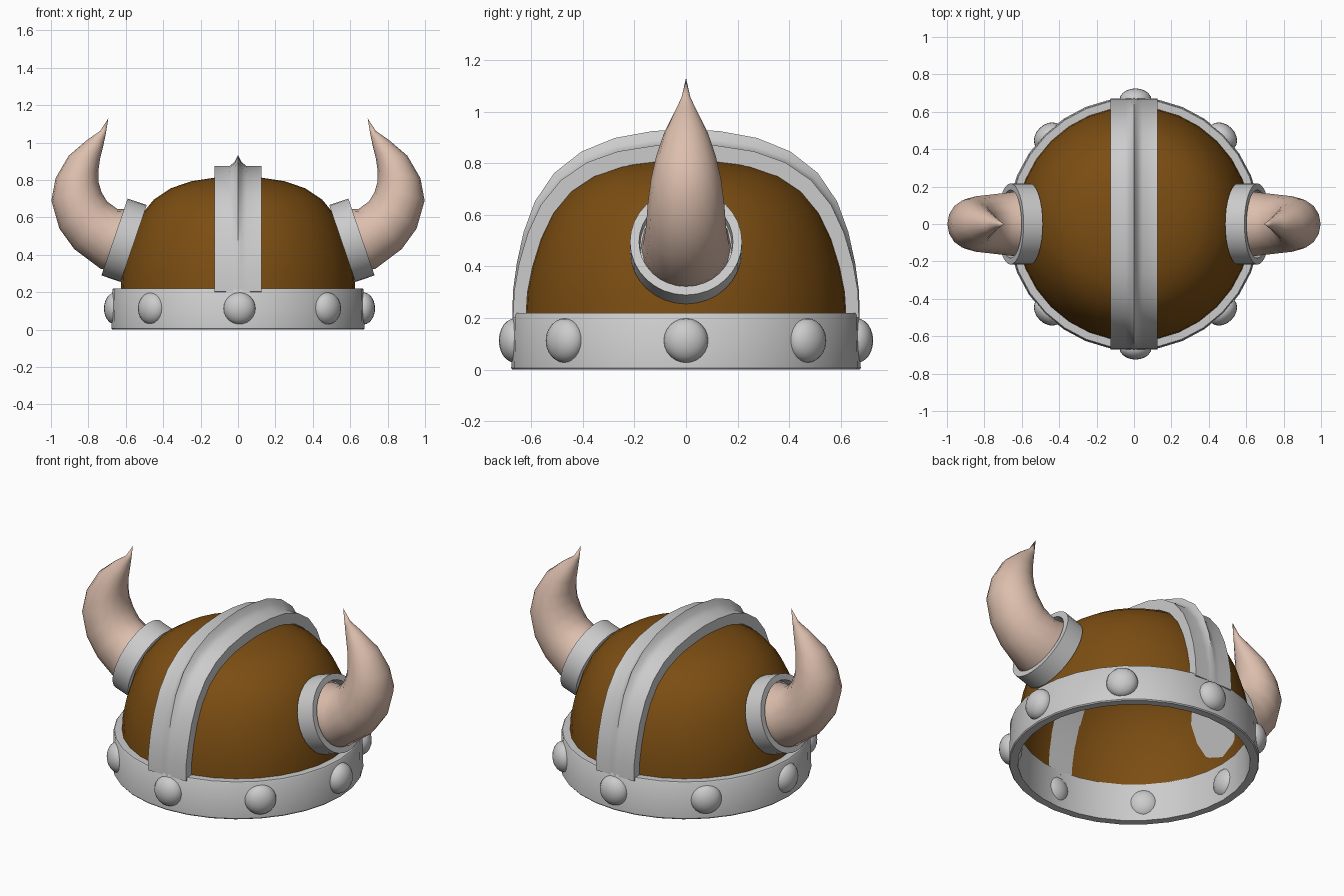
import bpy, bmesh
from math import sin, cos, pi
from mathutils import Vector

if "Cube" in bpy.data.objects:
    bpy.data.objects.remove(bpy.data.objects["Cube"])


def material(name, color):
    m = bpy.data.materials.new(name)
    m.diffuse_color = (*color, 1)
    m.use_nodes = True
    m.node_tree.nodes["Principled BSDF"].inputs["Base Color"].default_value = m.diffuse_color
    return m


brown = material("brown_leather", (0.20, 0.075, 0.006))
bone = material("horn_bone", (0.72, 0.52, 0.42))


def loft(name, rings, mat=None, caps=(False, False), loop=False, angle=40):
    """Skin a list of closed rings; optionally cap the ends or join last to first."""
    bm = bmesh.new()
    vs = [[bm.verts.new(p) for p in r] for r in rings]
    n = len(vs[0])
    pairs = list(zip(vs, vs[1:])) + ([(vs[-1], vs[0])] if loop else [])
    for a, b in pairs:
        for i in range(n):
            j = (i + 1) % n
            bm.faces.new((a[i], a[j], b[j], b[i]))
    if caps[0]:
        bm.faces.new(vs[0][::-1])
    if caps[1]:
        bm.faces.new(vs[-1])
    bmesh.ops.remove_doubles(bm, verts=bm.verts, dist=0.0005)
    bmesh.ops.recalc_face_normals(bm, faces=bm.faces)
    me = bpy.data.meshes.new(name)
    bm.to_mesh(me)
    bm.free()
    ob = bpy.data.objects.new(name, me)
    bpy.context.collection.objects.link(ob)
    if mat:
        me.materials.append(mat)
    bpy.ops.object.select_all(action='DESELECT')
    ob.select_set(True)
    bpy.context.view_layer.objects.active = ob
    bpy.ops.object.shade_smooth_by_angle(angle=angle * pi / 180)
    return ob


def circle(r, z, n=32):
    return [Vector((r * cos(2 * pi * i / n), r * sin(2 * pi * i / n), z)) for i in range(n)]


# leather dome, open underneath
profile = [(.628, .20), (.622, .30), (.602, .40), (.568, .51), (.52, .61),
           (.45, .695), (.36, .755), (.25, .793), (.12, .813), (0, .82)]
loft("dome", [circle(r, z) for r, z in profile], brown, angle=60)

# brow band
loft("brow_band", [circle(r, z) for r, z in
                   [(.628, 0), (.672, 0), (.677, .006), (.672, .214), (.667, .22), (.62, .22)]],
     loop=True)

# crest strip over the dome, front to back, with a ridge that fades at the ends
path = [Vector((0, -r, z)) for r, z in profile] + [Vector((0, r, z)) for r, z in profile[-2::-1]]
rings = []
for i, p in enumerate(path):
    t = path[min(i + 1, len(path) - 1)] - path[max(i - 1, 0)]
    n = Vector((0, -t.z, t.y)).normalized()
    ridge = 0.055 * max(0, (p.z - .2) / .62) ** 2
    out = 0.042 + 0.013 * (p.z - .2) / .62
    section = [(-.125, -.008), (-.125, out), (-.045, out), (-.018, out + ridge * .4),
               (0, out + ridge + .003), (.018, out + ridge * .4), (.045, out),
               (.125, out), (.125, -.008)]
    rings.append([p + n * h + Vector((x, 0, 0)) for x, h in section])
loft("crest_strip", rings, caps=(True, True))

# eight domed studs around the band
for k in range(8):
    a = k * pi / 4
    bpy.ops.mesh.primitive_uv_sphere_add(segments=20, ring_count=12, radius=1)
    s = bpy.context.object
    s.name = f"stud_{k + 1}"
    s.scale = (.063, .086, .086)
    s.rotation_euler = (0, 0, a)
    s.location = (.662 * cos(a) + .008, .662 * sin(a), .113)
    bpy.ops.object.shade_smooth()

# horn sections as inner/outer edge pairs in the x-z plane
horn = [((.555, .645), (.66, .31)), ((.645, .645), (.735, .325)), ((.70, .685), (.875, .43)),
        ((.73, .735), (.955, .54)), ((.746, .79), (.998, .69)), ((.747, .845), (.975, .81)),
        ((.738, .91), (.905, .93)), ((.722, .975), (.805, 1.015)), ((.708, 1.04), (.737, 1.062)),
        ((.693, 1.13), (.693, 1.13))]
# collar: (distance along axis, radius), recessed around the horn
collar = [(-.108, .217), (0, .217), (0, .182), (-.04, .178)]
axis = Vector((.947, 0, .323))
across = Vector((-.323, 0, .947))
side_y = Vector((0, 1, 0))
centre = Vector((.66, 0, .495))

for side, label in ((1, "right"), (-1, "left")):
    def flip(v):
        return Vector((v.x * side, v.y, v.z))

    rings = []
    for (x0, z0), (x1, z1) in horn:
        mid = Vector(((x0 + x1) / 2, 0, (z0 + z1) / 2))
        half = Vector(((x0 - x1) / 2, 0, (z0 - z1) / 2))
        rings.append([flip(mid + half * cos(2 * pi * i / 16) + side_y * half.length * sin(2 * pi * i / 16))
                      for i in range(16)])
    loft(f"{label}_horn", rings, bone, caps=(True, False), angle=70)

    rings = [[flip(centre + axis * d + (across * cos(2 * pi * i / 32) + side_y * sin(2 * pi * i / 32)) * r)
              for i in range(32)] for d, r in collar]
    loft(f"{label}_horn_collar", rings, caps=(True, True))
